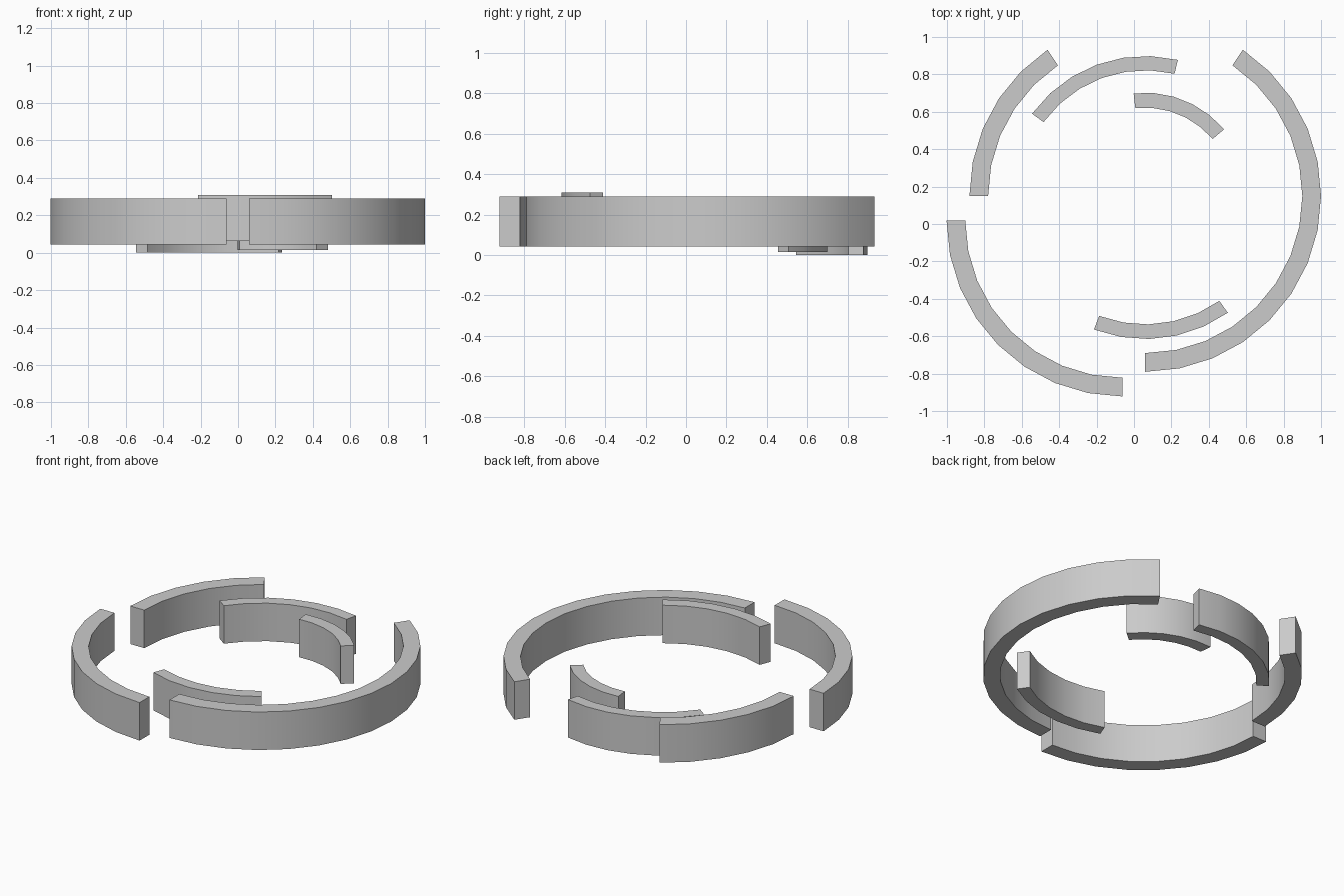
import bpy, bmesh
from math import cos, sin, radians

if "Cube" in bpy.data.objects:
    bpy.data.objects.remove(bpy.data.objects["Cube"])

HEIGHT = 0.247
STEP = 11.25  # degrees per facet


def arc_wall(name, cx, cy, z0, r_in, r_out, start, segments):
    """Curved wall with a rectangular section and radial ends."""
    bm = bmesh.new()
    rings = []
    for i in range(segments + 1):
        a = radians(start + i * STEP)
        rings.append([bm.verts.new((cx + r * cos(a), cy + r * sin(a), z))
                      for r, z in ((r_in, z0), (r_out, z0),
                                   (r_out, z0 + HEIGHT), (r_in, z0 + HEIGHT))])
    for a, b in zip(rings, rings[1:]):
        for k in range(4):
            n = (k + 1) % 4
            bm.faces.new((a[k], a[n], b[n], b[k]))
    bm.faces.new(rings[0])
    bm.faces.new(rings[-1][::-1])
    bmesh.ops.recalc_face_normals(bm, faces=bm.faces[:])
    mesh = bpy.data.meshes.new(name)
    bm.to_mesh(mesh)
    bm.free()
    obj = bpy.data.objects.new(name, mesh)
    bpy.context.collection.objects.link(obj)
    bpy.context.view_layer.objects.active = obj
    obj.select_set(True)
    bpy.ops.object.shade_smooth_by_angle(angle=radians(30))
    obj.select_set(False)


# Outer ring walls
arc_wall("outer_wall_right", 0.06, 0.15, 0.043, 0.84, 0.94, -90, 13)
arc_wall("outer_wall_back_left", 0.06, 0.15, 0.043, 0.84, 0.94, 123.75, 5)
arc_wall("outer_wall_front_left", -0.062, 0.018, 0.043, 0.84, 0.94, 180, 8)

# Inner ring walls
arc_wall("inner_wall_back", 0.06, 0.15, 0.0, 0.672, 0.748, 76.5, 6)
arc_wall("inner_wall_back_small", 0.06, 0.15, 0.015, 0.472, 0.552, 40.2, 5)
arc_wall("inner_wall_front", 0.06, 0.15, 0.062, 0.687, 0.765, -111, 5)
